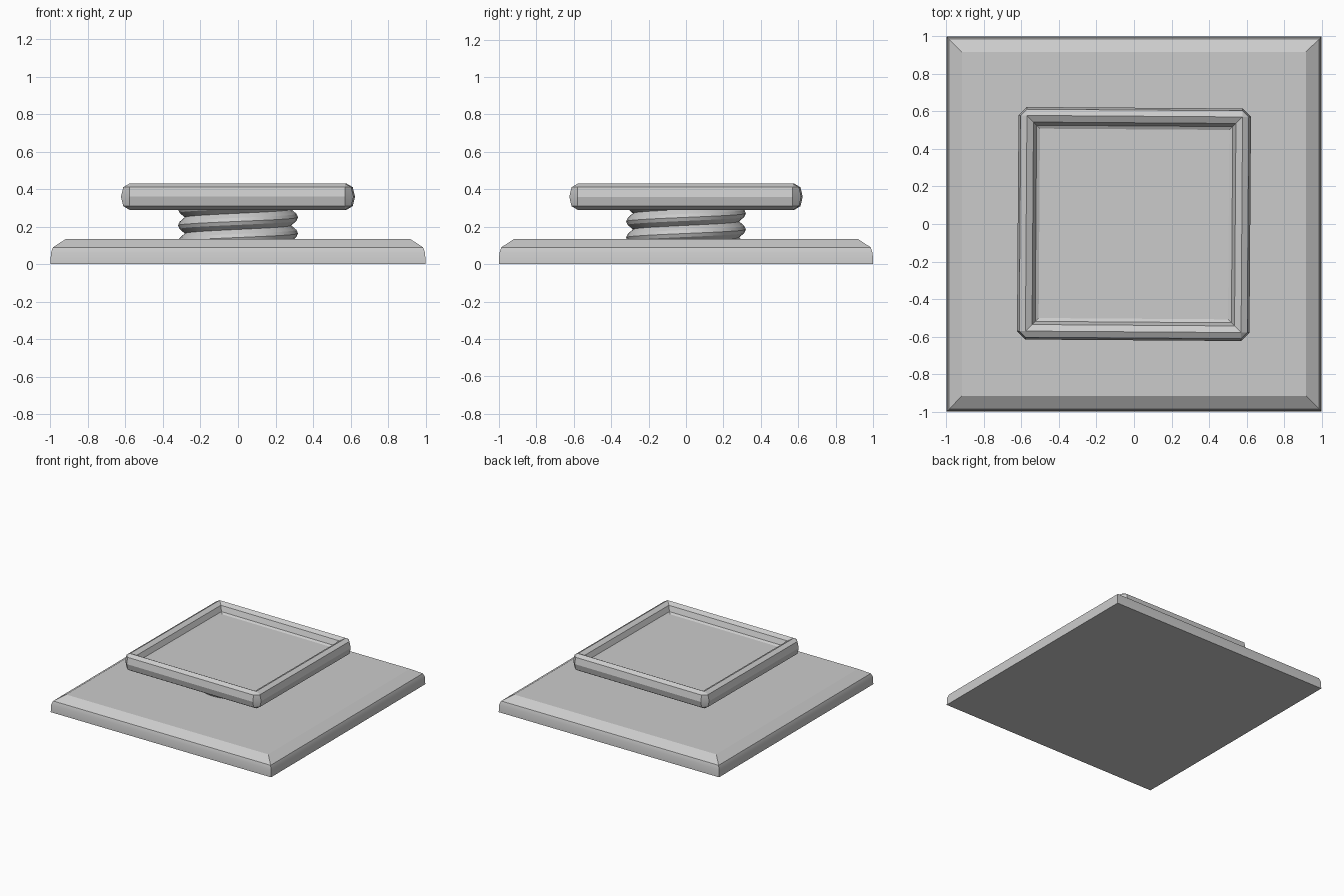
import bpy, bmesh
from math import pi, sin, cos, radians

if "Cube" in bpy.data.objects:
    bpy.data.objects.remove(bpy.data.objects["Cube"])


def finish(bm, name, angle=20):
    bmesh.ops.remove_doubles(bm, verts=bm.verts, dist=1e-5)
    bmesh.ops.recalc_face_normals(bm, faces=bm.faces)
    mesh = bpy.data.meshes.new(name)
    bm.to_mesh(mesh)
    bm.free()
    ob = bpy.data.objects.new(name, mesh)
    bpy.context.collection.objects.link(ob)
    bpy.ops.object.select_all(action='DESELECT')
    ob.select_set(True)
    bpy.context.view_layer.objects.active = ob
    bpy.ops.object.shade_smooth_by_angle(angle=radians(angle))
    return ob


def square_loft(name, rings):
    """Stack square rings (half size, corner cut, z) and cap both ends."""
    bm = bmesh.new()
    loops = []
    for h, c, z in rings:
        pts = []
        for k in range(4):
            a = k * pi / 2
            for x, y in ((h, h - c), (h - c, h)):
                pts.append(bm.verts.new((x * cos(a) - y * sin(a),
                                         x * sin(a) + y * cos(a), z)))
        loops.append(pts)
    for lo, hi in zip(loops, loops[1:]):
        for i in range(8):
            j = (i + 1) % 8
            bm.faces.new((lo[i], lo[j], hi[j], hi[i]))
    bm.faces.new(loops[0])
    bm.faces.new(loops[-1])
    return finish(bm, name)


# Wide base slab with a sloped top edge
square_loft("base", [(1.0, 0, 0), (0.998, 0, 0.06), (0.987, 0, 0.09),
                     (0.918, 0, 0.135)])

# Top tray: rounded rim around a shallow recess, turned very slightly
tray = square_loft("tray", [
    (0.575, 0, 0.29), (0.608, 0.033, 0.31), (0.62, 0.045, 0.36),
    (0.608, 0.033, 0.411), (0.575, 0, 0.43), (0.54, 0, 0.411),
    (0.523, 0, 0.37), (0.505, 0, 0.36)])
tray.rotation_euler.z = radians(-0.4)

# Screw between base and tray: thread profile swept along a helix
SEG, TURNS, PITCH = 32, 6, 0.086
profile = [(0.284, -0.5), (0.312, -0.22), (0.32, 0.0), (0.312, 0.22), (0.284, 0.5)]
bm = bmesh.new()
rows = []
for i in range(SEG * TURNS + 1):
    a = 2 * pi * i / SEG
    z = 0.25 + PITCH * (i / SEG - 4)
    rows.append([bm.verts.new((r * cos(a), r * sin(a), z + t * PITCH))
                 for r, t in profile])
for p, q in zip(rows, rows[1:]):
    for k in range(len(profile) - 1):
        bm.faces.new((p[k], q[k], q[k + 1], p[k + 1]))
bmesh.ops.remove_doubles(bm, verts=bm.verts, dist=1e-4)
# Trim the thread square where it enters the base and tray
for z, n in ((0.12, -1), (0.31, 1)):
    bmesh.ops.bisect_plane(bm, geom=bm.verts[:] + bm.edges[:] + bm.faces[:],
                           plane_co=(0, 0, z), plane_no=(0, 0, n), clear_outer=True)
bmesh.ops.holes_fill(bm, edges=[e for e in bm.edges if e.is_boundary], sides=0)
finish(bm, "screw", 25)
